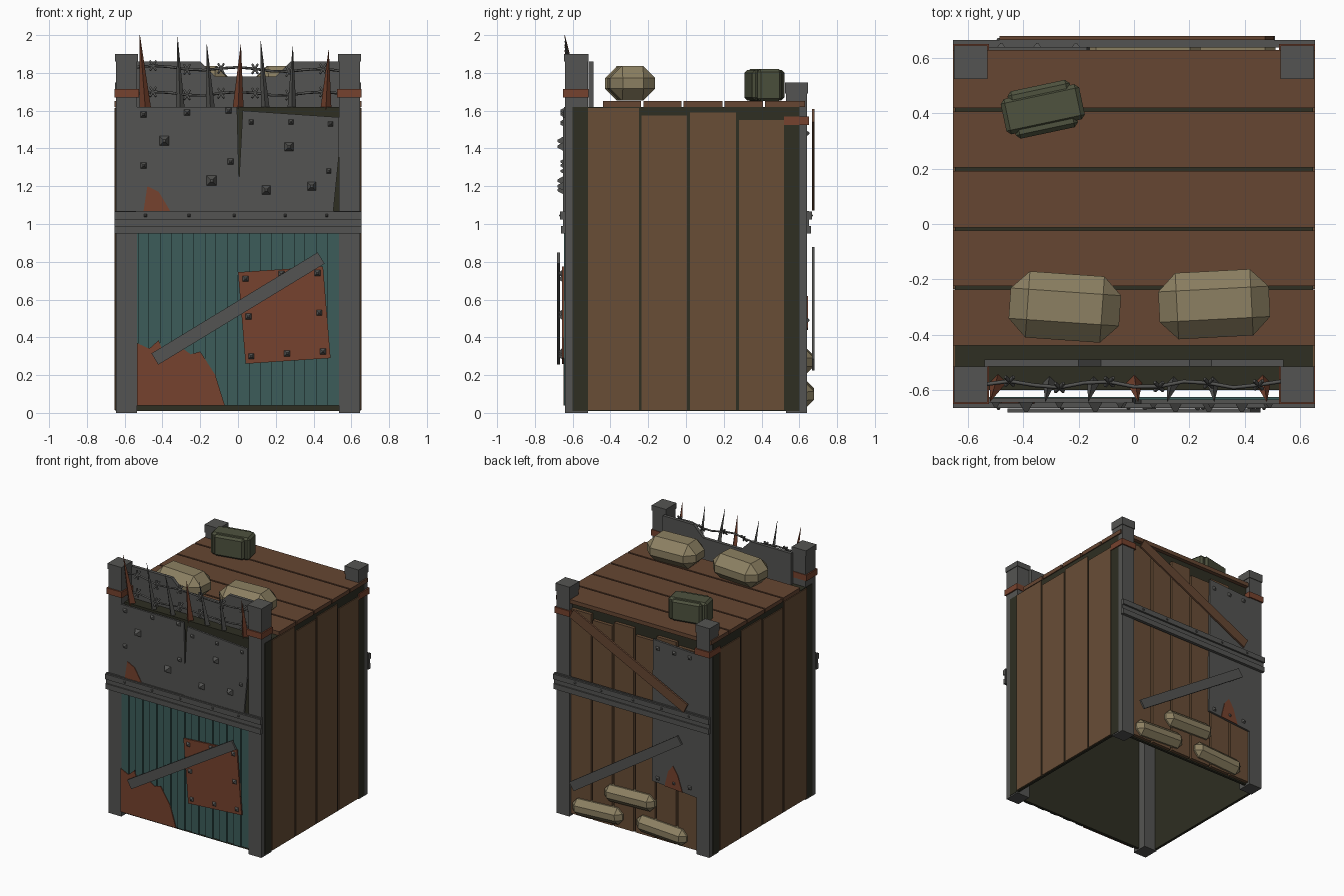
import bpy, bmesh, math, random
from mathutils import Matrix, Vector

if "Cube" in bpy.data.objects:
    bpy.data.objects.remove(bpy.data.objects["Cube"])

random.seed(4)


def material(name, r, g, b):
    m = bpy.data.materials.new(name)
    m.diffuse_color = [(c / 255 / 12.92 if c < 11 else ((c / 255 + 0.055) / 1.055) ** 2.4) for c in (r, g, b)] + [1]
    m.use_nodes = True
    m.node_tree.nodes["Principled BSDF"].inputs["Base Color"].default_value = m.diffuse_color
    return m


STEEL = material("grey steel", 84, 84, 82)
DARK = material("dark frame", 46, 46, 34)
WOOD = material("side wood", 104, 77, 54)
ROOF = material("roof wood", 102, 70, 50)
RUST = material("rust", 118, 66, 46)
TEAL = material("teal paint", 60, 92, 90)
SAND = material("sandbag cloth", 140, 128, 98)
GREEN = material("olive case", 78, 82, 62)


def finish(name, bm, mat):
    bmesh.ops.recalc_face_normals(bm, faces=bm.faces)
    me = bpy.data.meshes.new(name)
    bm.to_mesh(me)
    bm.free()
    me.materials.append(mat)
    ob = bpy.data.objects.new(name, me)
    bpy.context.collection.objects.link(ob)
    return ob


def add_box(bm, x0, x1, y0, y1, z0, z1):
    m = Matrix.Translation(((x0 + x1) / 2, (y0 + y1) / 2, (z0 + z1) / 2)) @ Matrix.Diagonal((x1 - x0, y1 - y0, z1 - z0, 1))
    return bmesh.ops.create_cube(bm, size=1, matrix=m)["verts"]


def boxes(name, mat, *dims):
    bm = bmesh.new()
    for d in dims:
        add_box(bm, *d)
    return finish(name, bm, mat)


def plate(name, mat, pts, y0, y1):
    """Outline in x, z pushed from y0 to y1."""
    bm = bmesh.new()
    f = bm.faces.new([bm.verts.new((x, y0, z)) for x, z in pts])
    new = bmesh.ops.extrude_face_region(bm, geom=[f])["geom"]
    bmesh.ops.translate(bm, vec=(0, y1 - y0, 0), verts=[v for v in new if isinstance(v, bmesh.types.BMVert)])
    return finish(name, bm, mat)


def bar(name, mat, a, b, w, y0, y1):
    a, b = Vector(a), Vector(b)
    d = (b - a).normalized() * w / 2
    n = Vector((-d.y, d.x))
    return plate(name, mat, [a + n, a - n, b - n, b + n], y0, y1)


def rivets(name, pts, y, side, r, h):
    bm = bmesh.new()
    for x, z in pts:
        m = Matrix.Translation((x, y + side * h / 2, z)) @ Matrix.Rotation(-side * math.pi / 2, 4, 'X') @ Matrix.Rotation(math.pi / 4, 4, 'Z')
        bmesh.ops.create_cone(bm, cap_ends=True, segments=4, radius1=r, radius2=r * 0.25, depth=h, matrix=m)
    return finish(name, bm, STEEL)


def soft_box(name, mat, loc, size, bevel, rot=0, tilt=0):
    bm = bmesh.new()
    x, y, z = [s / 2 for s in size]
    add_box(bm, -x, x, -y, y, -z, z)
    bmesh.ops.bevel(bm, geom=bm.edges[:], offset=bevel, segments=1, affect='EDGES')
    bm.transform(Matrix.Translation(loc) @ Matrix.Rotation(math.radians(rot), 4, 'Z') @ Matrix.Rotation(math.radians(tilt), 4, 'Y'))
    return finish(name, bm, mat)


# dark inner shell, open underneath
boxes("shell", DARK, (-.648, .648, -.6, .6, 1.6, 1.62), (-.648, -.63, -.6, .6, .01, 1.6), (.63, .648, -.6, .6, .01, 1.6),
      (-.63, .63, -.6, -.58, .01, 1.6), (-.63, .63, .58, .6, .01, 1.6))

# corner posts with caps and rust bands
for s, side in ((-1, "left"), (1, "right")):
    def xs(a, b):
        return sorted((s * a, s * b))
    boxes("front_post_" + side, STEEL, (*xs(.535, .645), -.64, -.52, 0, 1.87), (*xs(.53, .65), -.645, -.515, 1.86, 1.9))
    boxes("back_post_" + side, STEEL, (*xs(.535, .645), .53, .64, 0, 1.71), (*xs(.53, .65), .525, .645, 1.69, 1.75))
    boxes("front_band_" + side, RUST, (*xs(.525, .655), -.65, -.515, 1.67, 1.715))
    boxes("back_band_" + side, RUST, (*xs(.525, .655), .52, .65, 1.525, 1.57))
    # side wall planks
    boxes("side_planks_" + side, WOOD, *[(*xs(.64, .655), y0, y1, .015, z) for y0, y1, z in
          ((-.52, -.25, 1.615), (-.235, .005, 1.575), (.02, .265, 1.59), (.28, .52, 1.55))])

# roof planks
boxes("roof_planks", ROOF, *[(-.655, .655, y0, y1, 1.62, 1.65) for y0, y1 in
      ((-.44, -.237), (-.225, -.024), (-.012, .192), (.204, .407), (.419, .63))])

# front parapet with notch
plate("parapet", STEEL, [(-.54, 1.61), (.54, 1.61), (.54, 1.86), (.28, 1.86), (.2, 1.78), (-.12, 1.78), (-.2, 1.86), (-.54, 1.86)], -.515, -.49)

# upper front armour
plate("armour_left", STEEL, [(-.54, 1.07), (.0, 1.07), (.005, 1.22), (-.005, 1.62), (-.54, 1.62)], -.645, -.63)
plate("armour_right", STEEL, [(0, 1.07), (.505, 1.07), (.535, 1.37), (.535, 1.565), (.025, 1.6), (.005, 1.22)], -.65, -.635)
plate("armour_rust", RUST, [(-.5, 1.07), (-.48, 1.2), (-.42, 1.17), (-.395, 1.13), (-.36, 1.07)], -.649, -.644)
rivets("armour_spikes", [(-.39, 1.44), (-.14, 1.23), (.27, 1.41), (.39, 1.2), (.15, 1.18)], -.645, -1, .036, .034)
rivets("armour_rivets", [(-.5, 1.58), (-.27, 1.59), (-.05, 1.6), (-.5, 1.31), (-.04, 1.33), (.07, 1.54), (.28, 1.54),
                         (.49, 1.53), (.48, 1.28)], -.645, -1, .022, .02)

# mid rails, front and back
for s, side in ((-1, "front"), (1, "back")):
    dims = [(-.655, .655, *sorted((s * .638, s * y)), z0, z1) for z0, z1, y in
            ((.95, 1.07, .652), (.95, .99, .662), (1.025, 1.065, .666))]
    boxes(side + "_rail", STEEL, *dims)
    rivets(side + "_rail_rivets", [(x, 1.045) for x in (-.49, -.26, -.02, .25, .47)], s * .665, s, .012, .008)

# corrugated lower front
boxes("corrugated_panel", TEAL, (-.54, .54, -.636, -.626, .04, .95),
      *[(-.53 + i * .118, -.471 + i * .118, -.645, -.635, .04, .95) for i in range(9)])
plate("panel_rust", RUST, [(-.535, .04), (-.535, .37), (-.47, .34), (-.42, .385), (-.4, .33), (-.32, .36), (-.25, .31),
                           (-.2, .325), (-.12, .2), (-.07, .04)], -.649, -.642)
plate("rust_patch", RUST, [(0, .745), (.45, .775), (.49, .29), (.04, .26)], -.657, -.645)
rivets("patch_rivets", [(.04, .71), (.23, .735), (.42, .74), (.055, .51), (.43, .53), (.07, .3), (.26, .315), (.45, .325)], -.657, -1, .022, .016)
bar("front_brace", STEEL, (-.44, .285), (.44, .82), .07, -.682, -.667)

# spikes leaning over the front
for i, (x, tx, tz, m, r) in enumerate(((-.49, -.52, 2, RUST, .032), (-.305, -.32, 1.99, STEEL, .024), (-.145, -.165, 1.95, STEEL, .024),
                                       (0, .015, 1.95, RUST, .03), (.145, .12, 1.97, STEEL, .024), (.285, .29, 1.94, STEEL, .024),
                                       (.465, .48, 1.92, RUST, .03))):
    bm = bmesh.new()
    bmesh.ops.create_cone(bm, cap_ends=True, segments=4, radius1=r, radius2=.001, depth=tz - 1.6)
    for v in bm.verts:
        t = v.co.z / (tz - 1.6) + .5
        v.co += Vector((x + (tx - x) * t, -.57 - .072 * t, 1.6 + (tz - 1.6) / 2))
    finish("spike_%d" % (i + 1), bm, m)


# barbed wire
def barbed_wire(name, z, fall):
    cu = bpy.data.curves.new(name, 'CURVE')
    cu.dimensions = '3D'
    cu.bevel_depth = .007
    cu.bevel_resolution = 0
    cu.use_fill_caps = True

    def path(pts):
        sp = cu.splines.new('POLY')
        sp.points.add(len(pts) - 1)
        for p, c in zip(sp.points, pts):
            p.co = (*c, 1)
    pts = [(-.54 + i * .09, -.58 + .012 * math.sin(i * 1.7), z - fall * i / 12 + .01 * math.sin(i * 1.3)) for i in range(13)]
    path(pts)
    for x, y, h in pts[1:-1:2]:
        for k in (-1, 1):
            path([(x - .015, y - .015 * k, h - .025 * k), (x + .015, y + .015 * k, h + .025 * k)])
    cu.materials.append(STEEL)
    bpy.context.collection.objects.link(bpy.data.objects.new(name, cu))


barbed_wire("upper_wire", 1.83, .02)
barbed_wire("lower_wire", 1.69, 0)

# back wall planks, plate and braces
boxes("back_planks", WOOD, *[(.365 - i * .18, .53 - i * .18, .59, .625, .02, z)
                             for i, z in enumerate((1.58, 1.54, 1.57, 1.52, 1.56, 1.53))])
plate("back_plate", STEEL, [(-.535, .43), (-.535, 1.52), (-.17, 1.54), (-.16, .46)], .625, .64)
plate("back_plate_rust", RUST, [(-.42, .44), (-.38, .56), (-.34, .62), (-.3, .57), (-.27, .45)], .639, .645)
rivets("back_plate_rivets", [(x, z) for x in (-.48, -.35, -.21) for z in (.49, 1.48)], .64, 1, .02, .014)
bar("back_wood_brace", ROOF, (.49, 1.575), (-.47, 1.105), .075, .666, .68)
bar("back_steel_brace", STEEL, (.49, .255), (-.42, .85), .07, .666, .68)

# sandbags on the roof and behind
soft_box("roof_sandbag_left", SAND, (-.25, -.3, 1.745), (.4, .24, .185), .065, -4)
soft_box("roof_sandbag_right", SAND, (.29, -.29, 1.745), (.4, .24, .185), .065, 3)
for i, (x, z, t) in enumerate(((.3, .1, 3), (-.24, .1, -3), (.03, .275, 2))):
    soft_box("back_sandbag_%d" % (i + 1), SAND, (x, .62, z), (.42, .115, .125), .04, 0, t)

# olive case with straps at the ends
soft_box("supply_case", GREEN, (-.33, .415, 1.735), (.29, .13, .17), .015, 12)
soft_box("supply_case_body", GREEN, (-.33, .415, 1.735), (.23, .175, .16), .015, 12)
